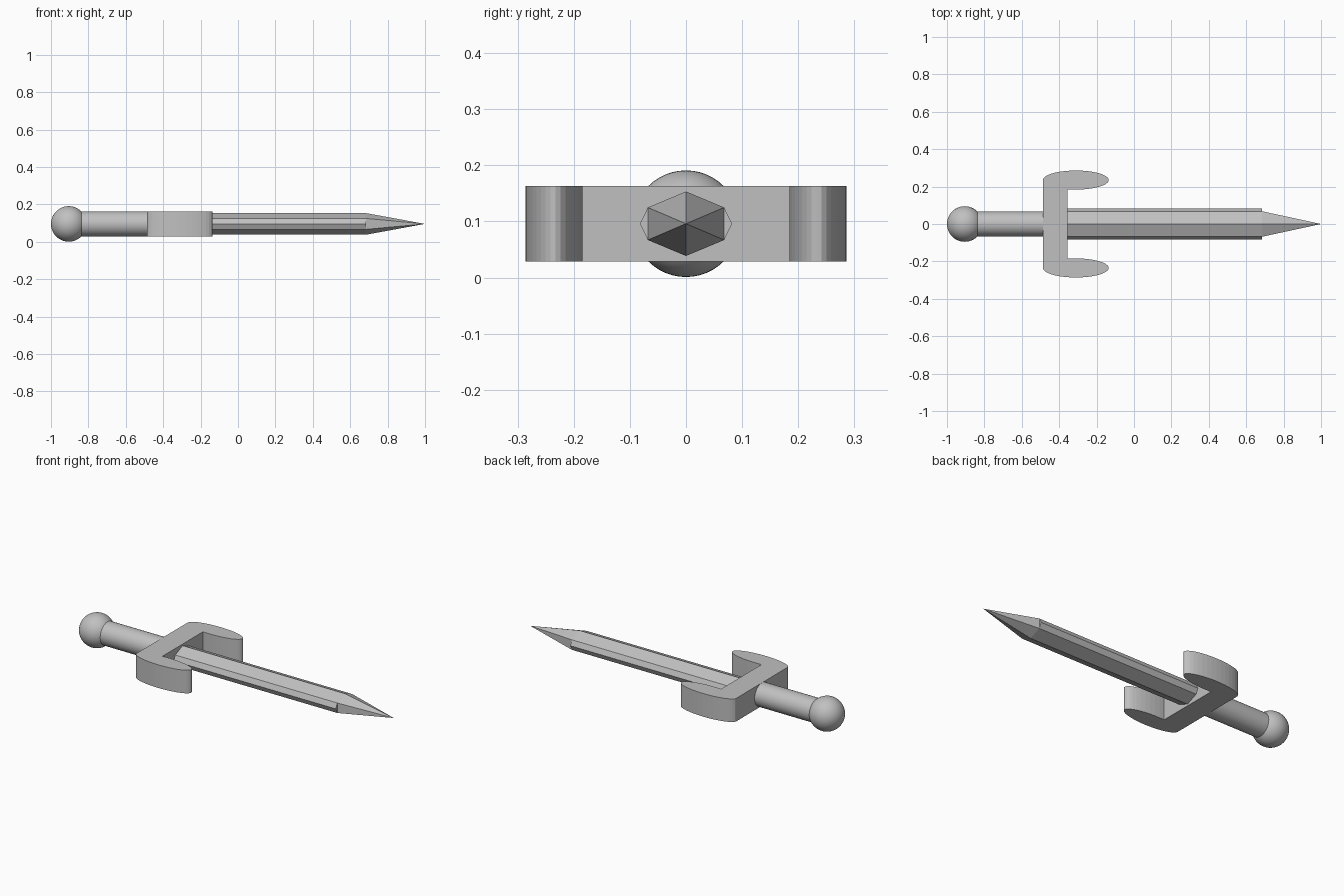
import bpy
import bmesh
import math
from mathutils import Matrix

cube = bpy.data.objects.get("Cube")
if cube:
    bpy.data.objects.remove(cube)

AXIS_Z = 0.096      # height of the long axis
GUARD_BACK, GUARD_FRONT = -0.487, -0.355
BLADE_END = 0.685

steel = bpy.data.materials.new("grey_steel")
steel.use_nodes = True
grey = (0.53, 0.53, 0.53, 1)
steel.diffuse_color = grey
steel.node_tree.nodes["Principled BSDF"].inputs["Base Color"].default_value = grey


def finish(name, bm, smooth_angle=None):
    """Turn a bmesh into a named object, optionally smooth shaded."""
    bmesh.ops.recalc_face_normals(bm, faces=bm.faces)
    mesh = bpy.data.meshes.new(name)
    bm.to_mesh(mesh)
    bm.free()
    mesh.materials.append(steel)
    obj = bpy.data.objects.new(name, mesh)
    bpy.context.collection.objects.link(obj)
    if smooth_angle:
        bpy.ops.object.select_all(action="DESELECT")
        obj.select_set(True)
        bpy.context.view_layer.objects.active = obj
        bpy.ops.object.shade_smooth_by_angle(angle=math.radians(smooth_angle))
    return obj


def extrude(name, profile, offset):
    """Extrude a closed 3D profile along an offset into a solid."""
    bm = bmesh.new()
    face = bm.faces.new([bm.verts.new(p) for p in profile])
    result = bmesh.ops.extrude_face_region(bm, geom=[face], use_keep_orig=True)
    moved = [v for v in result["geom"] if isinstance(v, bmesh.types.BMVert)]
    bmesh.ops.translate(bm, verts=moved, vec=offset)
    return finish(name, bm)


# Pommel ball
bm = bmesh.new()
turn = Matrix.Translation((-0.905, 0, AXIS_Z)) @ Matrix.Rotation(math.pi / 2, 4, "Y")
bmesh.ops.create_uvsphere(bm, u_segments=48, v_segments=24, radius=0.095, matrix=turn)
finish("pommel", bm, 30)

# Round grip
bm = bmesh.new()
start, end = -0.9, -0.45
turn = Matrix.Translation(((start + end) / 2, 0, AXIS_Z)) @ Matrix.Rotation(math.pi / 2, 4, "Y")
bmesh.ops.create_cone(bm, cap_ends=True, segments=48, radius1=0.067, radius2=0.067,
                      depth=end - start, matrix=turn)
finish("grip", bm, 30)

# Guard: a crossbar running into two half-rounded elliptical prongs
half_height = 0.067
cx, cy, rx, ry = -0.311, 0.235, 0.176, 0.051
last = -math.acos((GUARD_FRONT - cx) / rx)
steps = 28
prong = []
for i in range(steps + 1):
    a = math.pi + (last - math.pi) * i / steps
    prong.append((cx + rx * math.cos(a), cy + ry * math.sin(a)))
outline = prong + [(x, -y) for x, y in reversed(prong)]
extrude("guard", [(x, y, AXIS_Z - half_height) for x, y in outline], (0, 0, 2 * half_height))

# Blade: eight-sided bar
ridge, shoulder_y, shoulder_z, edge = 0.0575, 0.068, 0.029, 0.082
hexagon = [(0, ridge), (shoulder_y, shoulder_z), (shoulder_y, -shoulder_z),
           (0, -ridge), (-shoulder_y, -shoulder_z), (-shoulder_y, shoulder_z)]
octagon = hexagon[:2] + [(edge, 0)] + hexagon[2:5] + [(-edge, 0)] + hexagon[5:]
blade_start = GUARD_FRONT - 0.05
extrude("blade", [(blade_start, y, AXIS_Z + z) for y, z in octagon],
        (BLADE_END - blade_start, 0, 0))

# Point: six-sided pyramid set on the blade end
bm = bmesh.new()
ring = [bm.verts.new((BLADE_END, y, AXIS_Z + z)) for y, z in hexagon]
apex = bm.verts.new((1, 0, AXIS_Z))
bm.faces.new(ring)
for a, b in zip(ring, ring[1:] + ring[:1]):
    bm.faces.new((a, b, apex))
finish("blade_point", bm)
